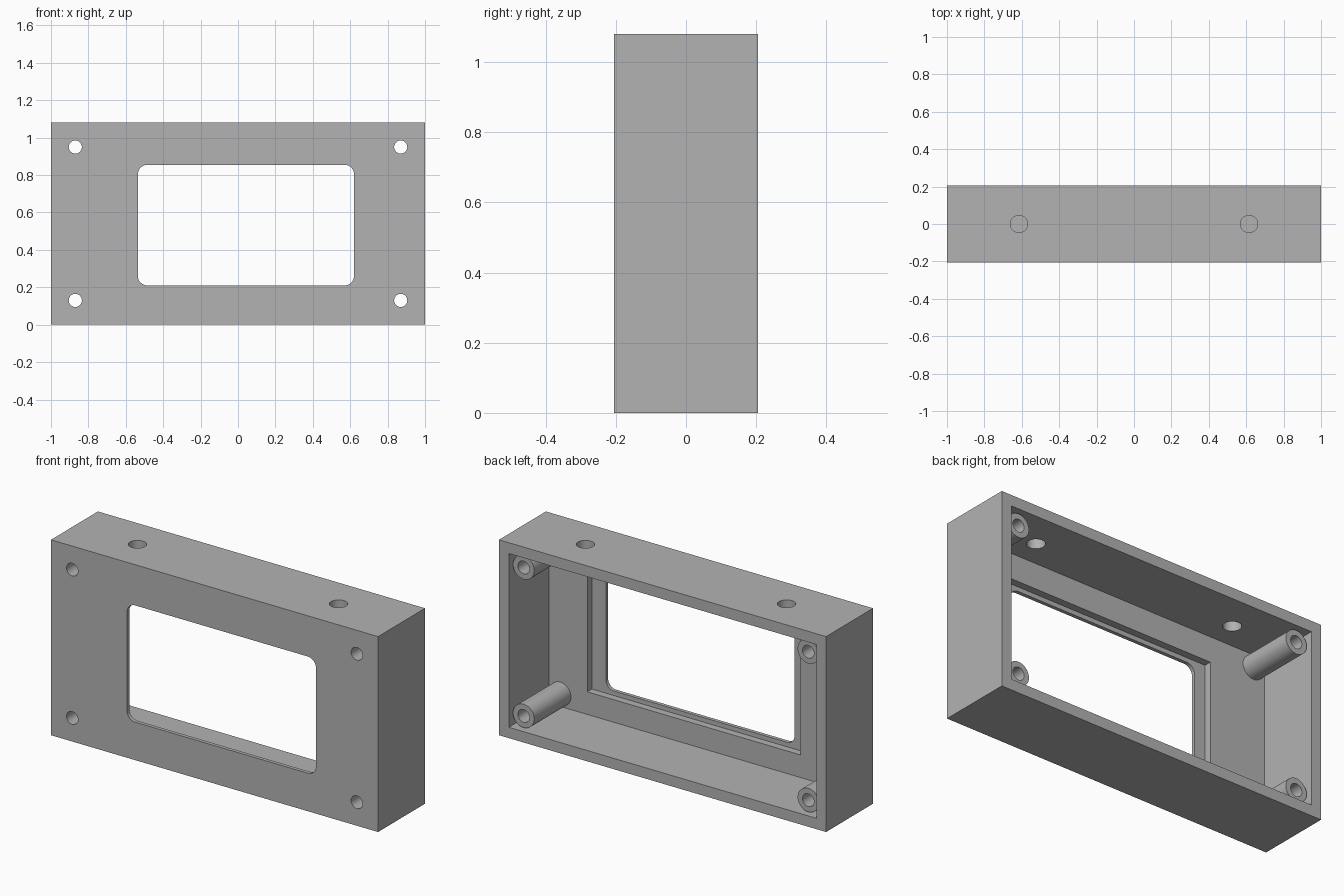
import bpy, bmesh, math

if "Cube" in bpy.data.objects:
    bpy.data.objects.remove(bpy.data.objects["Cube"], do_unlink=True)

W, D, H = 1.0, 0.205, 1.08      # half width, half depth, height
WALL = 0.06
INNER = -D + WALL               # inside surface of the front panel
LEDGE = -D + 0.02               # thin lip around the window

grey = bpy.data.materials.new("light grey plastic")
grey.use_nodes = True
grey.diffuse_color = (0.45, 0.45, 0.45, 1)
grey.node_tree.nodes["Principled BSDF"].inputs["Base Color"].default_value = grey.diffuse_color


def prism(name, outline, y0, y1):
    """Extrude an (x, z) outline from y0 to y1."""
    bm = bmesh.new()
    face = bm.faces.new([bm.verts.new((x, y0, z)) for x, z in outline])
    moved = bmesh.ops.extrude_face_region(bm, geom=[face])["geom"]
    verts = [v for v in moved if isinstance(v, bmesh.types.BMVert)]
    bmesh.ops.translate(bm, verts=verts, vec=(0, y1 - y0, 0))
    bmesh.ops.recalc_face_normals(bm, faces=bm.faces)
    mesh = bpy.data.meshes.new(name)
    bm.to_mesh(mesh)
    bm.free()
    mesh.materials.append(grey)
    obj = bpy.data.objects.new(name, mesh)
    bpy.context.collection.objects.link(obj)
    return obj


def rect(x0, x1, z0, z1):
    return [(x0, z0), (x1, z0), (x1, z1), (x0, z1)]


def circle(x, z, r, n=48):
    return [(x + r * math.cos(math.tau * i / n), z + r * math.sin(math.tau * i / n))
            for i in range(n)]


def rounded_rect(x0, x1, z0, z1, r, n=8):
    corners = [(x1 - r, z1 - r), (x0 + r, z1 - r), (x0 + r, z0 + r), (x1 - r, z0 + r)]
    return [(cx + r * math.cos(math.pi / 2 * (k + i / n)),
             cz + r * math.sin(math.pi / 2 * (k + i / n)))
            for k, (cx, cz) in enumerate(corners) for i in range(n + 1)]


def activate(obj):
    bpy.ops.object.select_all(action="DESELECT")
    obj.select_set(True)
    bpy.context.view_layer.objects.active = obj


def cut(obj, cutter):
    """Subtract the cutter, then remove it."""
    mod = obj.modifiers.new("cut", "BOOLEAN")
    mod.operation, mod.solver, mod.object = "DIFFERENCE", "EXACT", cutter
    activate(obj)
    bpy.ops.object.modifier_apply(modifier=mod.name)
    bpy.data.objects.remove(cutter, do_unlink=True)


def smooth(obj):
    activate(obj)
    bpy.ops.object.shade_smooth_by_angle(angle=math.radians(30))


# Open-backed case with a window and a stepped seat behind it
case = prism("case", rect(-W, W, 0, H), -D, D)
cut(case, prism("cavity", rect(-W + WALL, W - WALL, WALL, H - WALL), INNER, D + 0.1))
cut(case, prism("window_seat", rect(-0.6, 0.705, 0.185, 0.88), LEDGE, INNER + 0.05))
cut(case, prism("window", rounded_rect(-0.535, 0.62, 0.21, 0.855, 0.05), -D - 0.1, 0))

# Two holes through the top wall
for x in (-0.615, 0.615):
    drill = prism("top_drill", circle(0, 0, 0.046), -0.1, 0.1)
    drill.rotation_euler.x = math.pi / 2
    drill.location = (x, 0, H)
    bpy.context.view_layer.update()
    cut(case, drill)

# Hollow screw posts in the corners, with holes through the front panel
for side, x in (("right", -0.87), ("left", 0.87)):
    for level, z in (("lower", 0.13), ("upper", 0.95)):
        cut(case, prism("screw_drill", circle(x, z, 0.035), -D - 0.1, 0))
        post = prism(f"{level}_{side}_screw_post", circle(x, z, 0.065), INNER, D - 0.03)
        cut(post, prism("post_drill", circle(x, z, 0.035), -D - 0.1, D + 0.1))
        smooth(post)

smooth(case)
